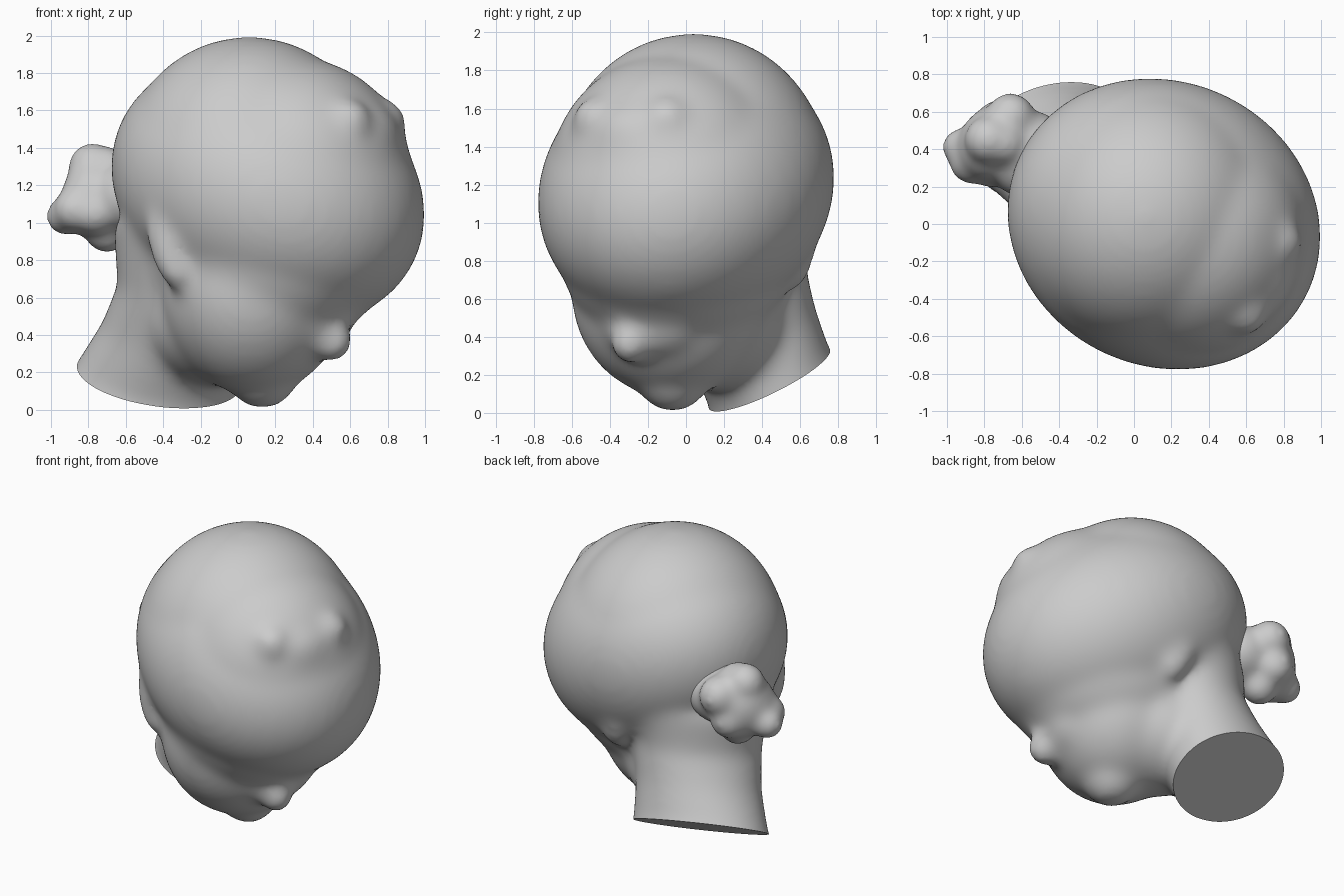
import bpy, bmesh, math
from mathutils import Matrix, Vector

if "Cube" in bpy.data.objects:
    bpy.data.objects.remove(bpy.data.objects["Cube"])

YAW = math.radians(-25.5)          # the face looks right and a little forward


def blob(bm, pos, radii, tilt=0):
    """Ellipsoid aligned to the head's facing direction."""
    if not isinstance(radii, tuple):
        radii = (radii,) * 3
    m = (Matrix.Translation(pos) @ Matrix.Rotation(YAW, 4, 'Z')
         @ Matrix.Rotation(math.radians(tilt), 4, 'Y')
         @ Matrix.Diagonal((*radii, 1)))
    bmesh.ops.create_uvsphere(bm, u_segments=40, v_segments=24, radius=1, matrix=m)


def loft(bm, rings, n=48, skew=0.15):
    """Closed tube through elliptical rings: centre, rx, ry, slope x, slope y."""
    loops = []
    for (cx, cy, cz), rx, ry, sx, sy in rings:
        loop = []
        for i in range(n):
            a = 2 * math.pi * i / n
            dx = rx * math.cos(a)
            dy = ry * math.sin(a) + skew * dx
            loop.append(bm.verts.new((cx + dx, cy + dy, cz + sx * dx + sy * dy)))
        loops.append(loop)
    for lo, hi in zip(loops, loops[1:]):
        for i in range(n):
            j = (i + 1) % n
            bm.faces.new((lo[i], lo[j], hi[j], hi[i]))
    bm.faces.new(loops[0][::-1])
    bm.faces.new(loops[-1])


def fuse(name, bm, voxel, iterations, cut=None):
    """Melt overlapping shapes into one smooth skin, optionally cut flat."""
    me = bpy.data.meshes.new(name)
    bm.to_mesh(me)
    bm.free()
    ob = bpy.data.objects.new(name, me)
    bpy.context.collection.objects.link(ob)
    r = ob.modifiers.new("fuse", 'REMESH')
    r.mode = 'VOXEL'
    r.voxel_size = voxel
    s = ob.modifiers.new("soften", 'SMOOTH')
    s.factor = 0.5
    s.iterations = iterations
    bpy.context.view_layer.update()
    baked = bpy.data.meshes.new_from_object(
        ob.evaluated_get(bpy.context.evaluated_depsgraph_get()))
    ob.modifiers.clear()
    ob.data = baked
    if cut:
        b = bmesh.new()
        b.from_mesh(baked)
        bmesh.ops.bisect_plane(b, geom=b.verts[:] + b.edges[:] + b.faces[:],
                               plane_co=cut[0], plane_no=cut[1], clear_inner=True)
        bmesh.ops.holes_fill(b, edges=[e for e in b.edges if e.is_boundary])
        b.to_mesh(baked)
        b.free()
    bpy.ops.object.select_all(action='DESELECT')
    ob.select_set(True)
    bpy.context.view_layer.objects.active = ob
    bpy.ops.object.shade_smooth_by_angle(angle=math.radians(50))
    return ob


# Head
bm = bmesh.new()
blob(bm, (0.16, 0.0, 1.17), (0.89, 0.765, 0.69), tilt=25)      # cranium
blob(bm, (0.06, 0.04, 1.27), (0.70, 0.71, 0.725))              # crown
blob(bm, (0.30, -0.08, 1.25), (0.63, 0.64, 0.635))             # forehead
blob(bm, (0.17, -0.05, 0.85), (0.66, 0.61, 0.54))              # cheeks
blob(bm, (0.09, -0.08, 0.64), (0.50, 0.53, 0.56))              # face
blob(bm, (0.13, -0.07, 0.21), (0.20, 0.20, 0.21))              # chin
blob(bm, (0.40, -0.19, 0.46), (0.18, 0.29, 0.20), tilt=45)     # muzzle
blob(bm, (0.50, -0.29, 0.37), (0.12, 0.11, 0.12))              # nose
blob(bm, (-0.10, 0.12, 0.50), (0.40, 0.42, 0.38))              # throat
for pos in ((0.59, -0.47, 1.535), (0.775, -0.10, 1.535)):      # forehead knobs
    blob(bm, pos, 0.13)
blob(bm, (0.685, -0.29, 1.44), (0.17, 0.26, 0.20))             # ridge between knobs

# Ears, one on each side of the facing plane
for side in (-1, 1):
    c = Matrix.Rotation(YAW, 3, 'Z') @ Vector((-0.16, side * 0.55 + 0.02, 0.88))
    blob(bm, c, (0.11, 0.10, 0.25), tilt=-15)
    c = Matrix.Rotation(YAW, 3, 'Z') @ Vector((-0.10, side * 0.54 + 0.02, 0.74))
    blob(bm, c, (0.09, 0.10, 0.09))

# Neck, flaring to a slanted flat cut
SX, SY = -0.2, 0.52
loft(bm, [((-0.50, 0.50, -0.03), 0.50, 0.37, SX, SY),
          ((-0.425, 0.44, 0.18), 0.44, 0.31, SX, SY),
          ((-0.34, 0.34, 0.42), 0.39, 0.34, SX * 0.7, SY * 0.7),
          ((-0.26, 0.24, 0.68), 0.385, 0.39, 0, 0.2),
          ((-0.19, 0.18, 1.00), 0.48, 0.48, 0, 0)])
fuse("head", bm, 0.024, 45, cut=((-0.425, 0.44, 0.18), Vector((-SX, -SY, 1)).normalized()))

# Knotted hair bun on the back
bm = bmesh.new()
blob(bm, (-0.56, 0.37, 1.14), (0.22, 0.24, 0.20))
blob(bm, (-0.76, 0.43, 1.13), (0.18, 0.21, 0.22))
for pos, r in (((-0.78, 0.45, 1.30), 0.13), ((-0.70, 0.43, 1.29), 0.12),
               ((-0.66, 0.57, 1.22), 0.135), ((-0.72, 0.54, 1.06), 0.13),
               ((-0.925, 0.41, 1.035), 0.105), ((-0.87, 0.33, 1.07), 0.12),
               ((-0.76, 0.31, 1.05), 0.12), ((-0.70, 0.42, 0.96), 0.125)):
    blob(bm, pos, r)
fuse("hair_bun", bm, 0.018, 45)
